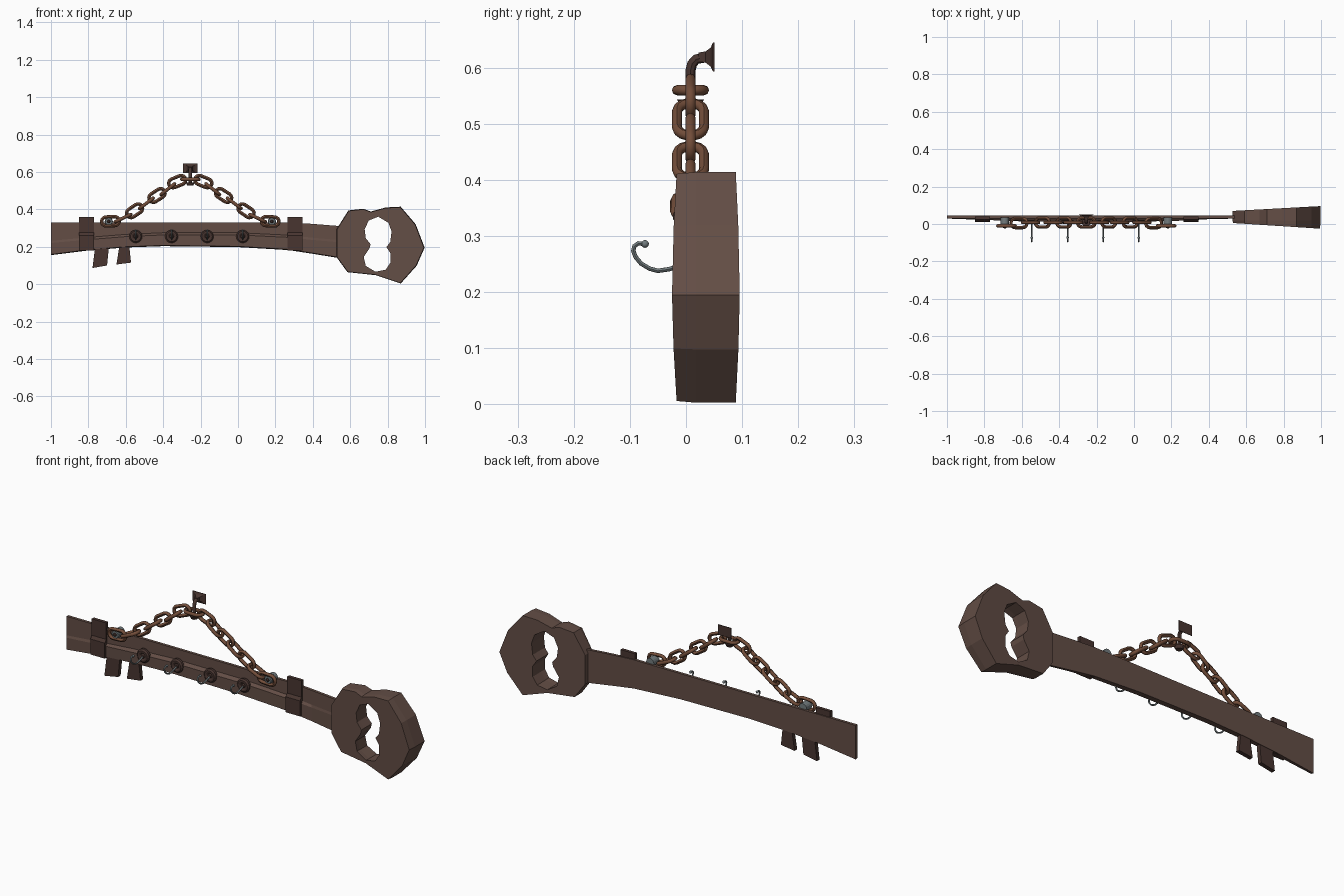
import bpy, bmesh, math
from mathutils import Matrix, Vector

if "Cube" in bpy.data.objects:
    bpy.data.objects.remove(bpy.data.objects["Cube"])


def material(name, rgb):
    m = bpy.data.materials.new(name)
    m.diffuse_color = (*rgb, 1)
    m.use_nodes = True
    m.node_tree.nodes["Principled BSDF"].inputs["Base Color"].default_value = m.diffuse_color
    return m


WOOD = material("wood", (0.125, 0.075, 0.06))
DARK = material("dark_iron", (0.065, 0.036, 0.03))
RUST = material("rust", (0.17, 0.075, 0.042))
STEEL = material("steel", (0.17, 0.2, 0.21))


def add(name, mesh, mat=None, matrix=None, smooth=False):
    ob = bpy.data.objects.new(name, mesh)
    bpy.context.collection.objects.link(ob)
    if mat and not mesh.materials:
        mesh.materials.append(mat)
    if matrix:
        ob.matrix_world = matrix
    if smooth:
        bpy.ops.object.select_all(action='DESELECT')
        ob.select_set(True)
        bpy.context.view_layer.objects.active = ob
        bpy.ops.object.shade_smooth_by_angle(angle=math.radians(45))
    return ob


def finish(bm, name, mat, smooth=False):
    bmesh.ops.recalc_face_normals(bm, faces=bm.faces)
    me = bpy.data.meshes.new(name)
    bm.to_mesh(me)
    bm.free()
    return add(name, me, mat, smooth=smooth)


def loft(name, sections, mat):
    bm = bmesh.new()
    rings = [[bm.verts.new(p) for p in s] for s in sections]
    n = len(rings[0])
    for a, b in zip(rings, rings[1:]):
        for i in range(n):
            j = (i + 1) % n
            bm.faces.new((a[i], a[j], b[j], b[i]))
    bm.faces.new(rings[0])
    bm.faces.new(rings[-1])
    return finish(bm, name, mat)


def plate(name, outline, y0, y1, mat):
    return loft(name, [[(x, y, z) for x, z in outline] for y in (y0, y1)], mat)


def lathe(name, profile, centre, mat, n=16):
    # profile = (y, radius) pairs turned about the y axis
    secs = [[(centre[0] + r * math.cos(2 * math.pi * i / n), y,
              centre[1] + r * math.sin(2 * math.pi * i / n)) for i in range(n)] for y, r in profile]
    ob = loft(name, secs, mat)
    return ob


def tube_mesh(name, path, radius, cyclic=False, res=2):
    cu = bpy.data.curves.new(name, 'CURVE')
    cu.dimensions = '3D'
    cu.bevel_depth = radius
    cu.bevel_resolution = res
    cu.use_fill_caps = True
    sp = cu.splines.new('POLY')
    sp.points.add(len(path) - 1)
    for p, co in zip(sp.points, path):
        p.co = (*co, 1)
    sp.use_cyclic_u = cyclic
    ob = bpy.data.objects.new(name, cu)
    bpy.context.collection.objects.link(ob)
    dg = bpy.context.evaluated_depsgraph_get()
    me = bpy.data.meshes.new_from_object(ob.evaluated_get(dg))
    bpy.data.objects.remove(ob)
    me.name = name
    return me


# Key shaft: x, bottom z, ridge z, top z, y of the raised lower face
stations = [(-1, .155, .232, .33, .029), (-.8, .18, .25, .33, .022), (-.6, .196, .266, .33, .014),
            (-.4, .203, .275, .33, .012), (0, .198, .275, .33, .012), (.27, .182, .262, .33, .018),
            (.4, .162, .248, .322, .026), (.55, .138, .235, .31, .029)]
loft("shaft", [[(x, .045, zb), (x, .045, zt), (x, .03, zt), (x, .03, zr),
                (x, yf, zr - .012), (x, yf, zb + .004)] for x, zb, zr, zt, yf in stations], WOOD)

# Key head: outline with a double-lobed hole, thicker towards the end
outer = [(.527, .294), (.59, .394), (.67, .403), (.71, .388), (.79, .41), (.87, .414), (.95, .32),
         (.998, .195), (.955, .098), (.87, .003), (.735, .048), (.585, .064), (.527, .144)]
hole = [(.75, .363), (.805, .33), (.822, .283), (.815, .225), (.794, .198), (.815, .166), (.815, .112),
        (.79, .075), (.735, .064), (.682, .096), (.671, .144), (.703, .192), (.708, .214),
        (.682, .246), (.676, .294), (.698, .342)]
bm = bmesh.new()
for loop in (outer, hole):
    vs = [bm.verts.new((x, .07 + (x - .53) * .055, z)) for x, z in loop]
    for i in range(len(vs)):
        bm.edges.new((vs[i - 1], vs[i]))
bmesh.ops.triangle_fill(bm, edges=bm.edges[:], use_beauty=True)
cap = bm.faces[:]
for layer in range(2):
    g = bmesh.ops.extrude_face_region(bm, geom=cap)["geom"]
    cap = [f for f in g if isinstance(f, bmesh.types.BMFace)]
    for v in {v for f in cap for v in f.verts}:
        v.co.y = .018 if layer == 0 else .005 - (v.co.x - .53) * .064
        if layer == 1:
            v.co.x = .75 + (v.co.x - .75) * .985
            v.co.z = .21 + (v.co.z - .21) * .985
finish(bm, "head", WOOD)

# Key teeth below the shaft
plate("tooth_outer", [(-.76, .2), (-.765, .19), (-.778, .086), (-.7, .1), (-.69, .2)], .022, .043, DARK)
plate("tooth_inner", [(-.633, .21), (-.65, .105), (-.572, .115), (-.582, .21)], .022, .043, DARK)

# Straps across the shaft
for side, x in (("left", -.81), ("right", .305)):
    w = .041
    loft(f"strap_{side}", [[(x - w, y0, z), (x + w, y0, z), (x + w, .04, z), (x - w, .04, z)]
                           for z, y0 in ((.18, .012), (.26, .012), (.275, .023), (.36, .023))], DARK)

# Hooks with their round bases
hook_path = [(0, .012, .255), (0, -.01, .247), (0, -.03, .241), (0, -.05, .238), (0, -.065, .242),
             (0, -.08, .251), (0, -.09, .263), (0, -.094, .274), (0, -.092, .282), (0, -.085, .287),
             (0, -.074, .286)]
hook = tube_mesh("hook", hook_path, .004)
for i, x in enumerate((-.547, -.355, -.165, .025)):
    add(f"hook_{i}", hook, STEEL, Matrix.Translation((x, 0, 0)), True)
    bm = bmesh.new()
    bmesh.ops.create_uvsphere(bm, u_segments=10, v_segments=6, radius=.007,
                              matrix=Matrix.Translation((x, -.073, .286)))
    finish(bm, f"hook_tip_{i}", STEEL, True)
    lathe(f"hook_base_{i}", [(.02, .035), (.008, .035), (.001, .028), (.001, .02), (.006, .012),
                             (.002, .008)], (x, .255), DARK)

# Chain: stadium link shared by every position, mirrored about the peak
cx, half, rad = -.255, .023, .024
stadium = []
for s, start in ((1, -90), (-1, 90)):
    for k in range(8):
        a = math.radians(start + 180 * k / 7)
        stadium.append((s * half + rad * math.cos(a), 0, rad * math.sin(a)))
link = tube_mesh("link", stadium, .0092, True)
spots = [(0, .008, .56, 0), (.07, .008, .548, -22), (.12, .008, .508, -38), (.178, .008, .474, -33),
         (.235, .008, .432, -37), (.298, .008, .392, -34), (.36, .005, .353, -25), (.427, -.01, .336, -3)]
for i, (dx, y, z, ang) in enumerate(spots):
    for side in ((1, -1) if i else (1,)):
        m = (Matrix.Translation((cx + side * dx, y, z))
             @ Matrix.Rotation(math.radians(-ang * side), 4, 'Y')
             @ Matrix.Rotation(math.radians(0 if i % 2 else 90), 4, 'X'))
        add(f"link_{i}_{'right' if side > 0 else 'left'}", link, RUST, m, True)

# Bolts holding the chain ends
for side in (-1, 1):
    c = (cx + side * .436, .335)
    tag = "right" if side > 0 else "left"
    lathe(f"bolt_washer_{tag}", [(.035, .022), (-.012, .022), (-.016, .018)], c, STEEL)
    lathe(f"bolt_head_{tag}", [(-.01, .01), (-.02, .009), (-.023, .005)], c, DARK, 8)

# Wall peg carrying the chain
peg = tube_mesh("peg", [(cx, .008, .53), (cx, .008, .595), (cx, .011, .607), (cx, .018, .615),
                        (cx, .032, .618)], .009)
add("peg", peg, DARK, smooth=True)
loft("peg_flare", [[(cx + sx * w, y, .619 + sz * h) for sx, sz in ((-1, -1), (1, -1), (1, 1), (-1, 1))]
                   for y, w, h in ((.022, .008, .008), (.035, .011, .01), (.044, .022, .017),
                                   (.048, .038, .026), (.051, .038, .026))], DARK)
bm = bmesh.new()
bmesh.ops.create_cone(bm, cap_ends=True, segments=12, radius1=.016, radius2=.024, depth=.016,
                      matrix=Matrix.Translation((cx, .008, .535)))
finish(bm, "peg_stop", DARK)
